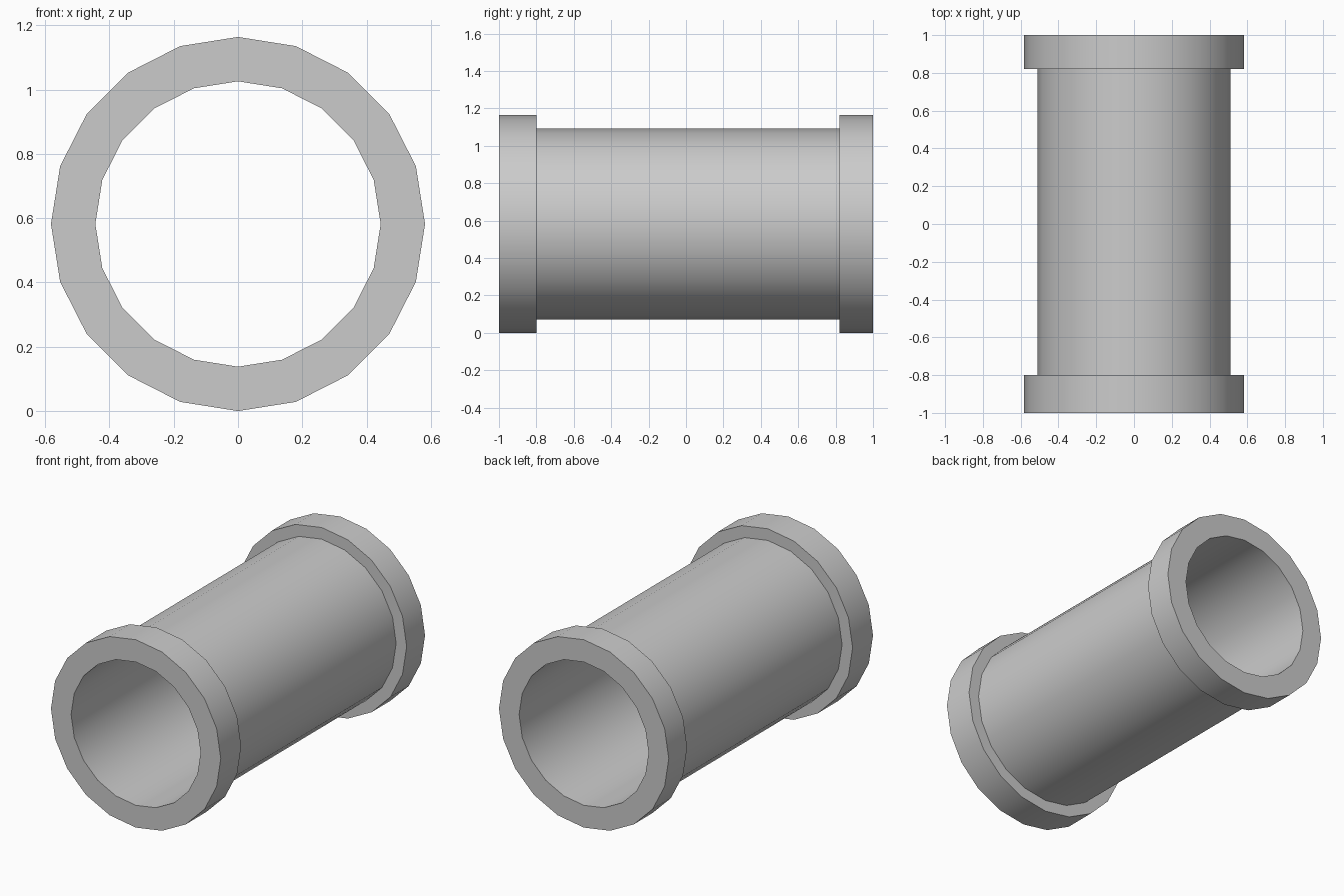
import bpy, bmesh
from math import radians, tau
from mathutils import Vector

cube = bpy.data.objects.get("Cube")
if cube:
    bpy.data.objects.remove(cube, do_unlink=True)

SIDES = 20
BORE, PIPE, COLLAR = 0.444, 0.51, 0.582

grey = bpy.data.materials.new("plain grey")
grey.use_nodes = True
colour = (0.6, 0.6, 0.6, 1)
grey.diffuse_color = colour
grey.node_tree.nodes["Principled BSDF"].inputs["Base Color"].default_value = colour

# Pipe cross-section as (radius, y): outside with two collars, then the bore
profile = [(BORE, -1), (COLLAR, -1), (COLLAR, -0.8), (PIPE, -0.8),
           (PIPE, 0.82), (COLLAR, 0.82), (COLLAR, 1), (BORE, 1)]

# Spin the closed section around the pipe axis
bm = bmesh.new()
verts = [bm.verts.new((r, y, 0)) for r, y in profile]
edges = [bm.edges.new((a, b)) for a, b in zip(verts, verts[1:] + verts[:1])]
bmesh.ops.spin(bm, geom=verts + edges, cent=Vector(), axis=(0, 1, 0),
               angle=tau, steps=SIDES, use_merge=True)
bmesh.ops.remove_doubles(bm, verts=bm.verts, dist=0.0001)
bmesh.ops.recalc_face_normals(bm, faces=bm.faces)

mesh = bpy.data.meshes.new("collared_pipe")
bm.to_mesh(mesh)
bm.free()
mesh.materials.append(grey)
pipe = bpy.data.objects.new("collared_pipe", mesh)
pipe.location.z = COLLAR
bpy.context.collection.objects.link(pipe)

# Smooth around the curve, crisp at the rims
bpy.ops.object.select_all(action='DESELECT')
pipe.select_set(True)
bpy.context.view_layer.objects.active = pipe
bpy.ops.object.shade_smooth_by_angle(angle=radians(30))
